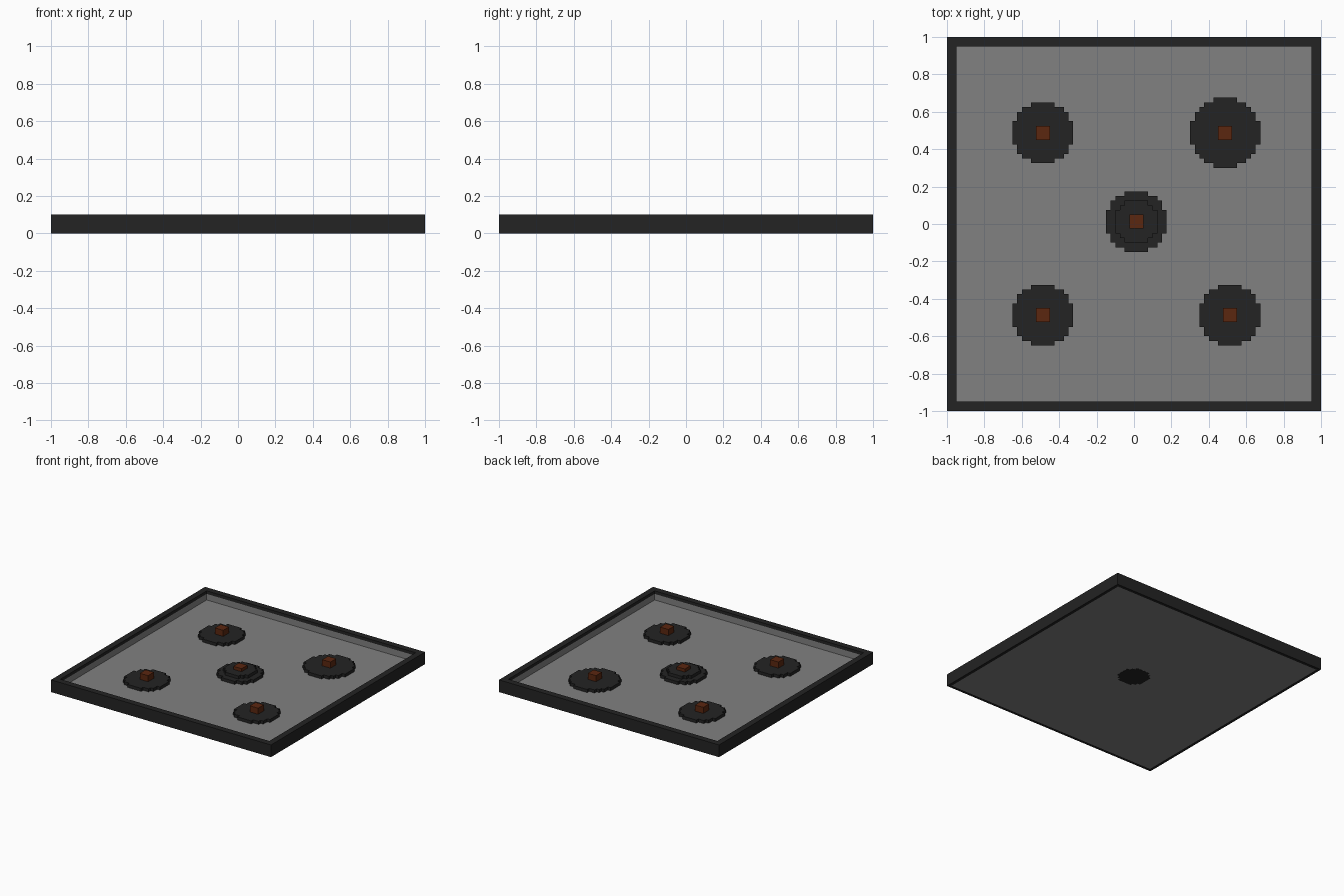
import bpy, bmesh, math

if "Cube" in bpy.data.objects:
    bpy.data.objects.remove(bpy.data.objects["Cube"])

V = 0.025  # block size of the stepped outlines


def material(name, rgb):
    m = bpy.data.materials.new(name)
    m.diffuse_color = (*rgb, 1)
    m.use_nodes = True
    m.node_tree.nodes["Principled BSDF"].inputs["Base Color"].default_value = m.diffuse_color
    return m


DARK = material("dark_iron", (0.017, 0.017, 0.017))
GREY = material("grey_plate", (0.22, 0.22, 0.22))
BROWN = material("rust_brown", (0.105, 0.020, 0.005))


def finish(name, bm, *mats):
    bmesh.ops.recalc_face_normals(bm, faces=bm.faces)
    me = bpy.data.meshes.new(name)
    bm.to_mesh(me)
    bm.free()
    for m in mats:
        me.materials.append(m)
    ob = bpy.data.objects.new(name, me)
    bpy.context.collection.objects.link(ob)
    return ob


def stepped_disc(name, n, cx, cy, z0, z1):
    """Round disc with a blocky outline, n blocks across."""
    bm = bmesh.new()
    h = n // 2
    for i in range(-h, h + 1):
        for j in range(-h, h + 1):
            if i * i + j * j <= (n / 2) ** 2:
                bm.faces.new([bm.verts.new((cx + (i + a) * V, cy + (j + b) * V, z0))
                              for a, b in ((-.5, -.5), (.5, -.5), (.5, .5), (-.5, .5))])
    bmesh.ops.remove_doubles(bm, verts=bm.verts, dist=V / 10)
    ext = bmesh.ops.extrude_face_region(bm, geom=bm.faces[:])
    top = [v for v in ext["geom"] if isinstance(v, bmesh.types.BMVert)]
    bmesh.ops.translate(bm, verts=top, vec=(0, 0, z1 - z0))
    return finish(name, bm, DARK)


def knob(name, cx, cy, z0, z1):
    bm = bmesh.new()
    bmesh.ops.create_cube(bm, size=1)
    for v in bm.verts:
        v.co = (cx + v.co.x * 3 * V, cy + v.co.y * 3 * V, z0 if v.co.z < 0 else z1)
    return finish(name, bm, BROWN)


# Tray: square rings joined from the underside, over the rim, down to the floor
profile = [(.975, 0), (1, 0), (1, .1), (.95, .1), (.95, .075), (.95, .025)]
bm = bmesh.new()
rings = [[bm.verts.new((sx * r, sy * r, z)) for sx, sy in ((-1, -1), (1, -1), (1, 1), (-1, 1))]
         for r, z in profile]
bm.faces.new(rings[0]).material_index = 1
bm.faces.new(rings[-1]).material_index = 1
for k, (a, b) in enumerate(zip(rings, rings[1:])):
    for i in range(4):
        f = bm.faces.new((a[i], a[(i + 1) % 4], b[(i + 1) % 4], b[i]))
        f.material_index = 1 if k == 4 else 0
finish("tray", bm, DARK, GREY)

# Corner burners with square caps
corners = {
    "back_left": (13, -.4875, .4875),
    "back_right": (15, .4875, .4875),
    "front_left": (13, -.4875, -.4875),
    "front_right": (13, .5125, -.4875),
}
for name, (n, x, y) in corners.items():
    stepped_disc(name + "_burner", n, x, y, .025, .05)
    knob(name + "_cap", x, y, .05, .1)

# Centre burner: wide disc, small raised disc, and a disc showing underneath
C = .0125
stepped_disc("centre_burner", 13, C, C, .025, .05)
stepped_disc("centre_burner_top", 9, C, C, .05, .075)
stepped_disc("centre_burner_base", 9, C, C, -.001, .004)
knob("centre_cap", C, C, .075, .1)
